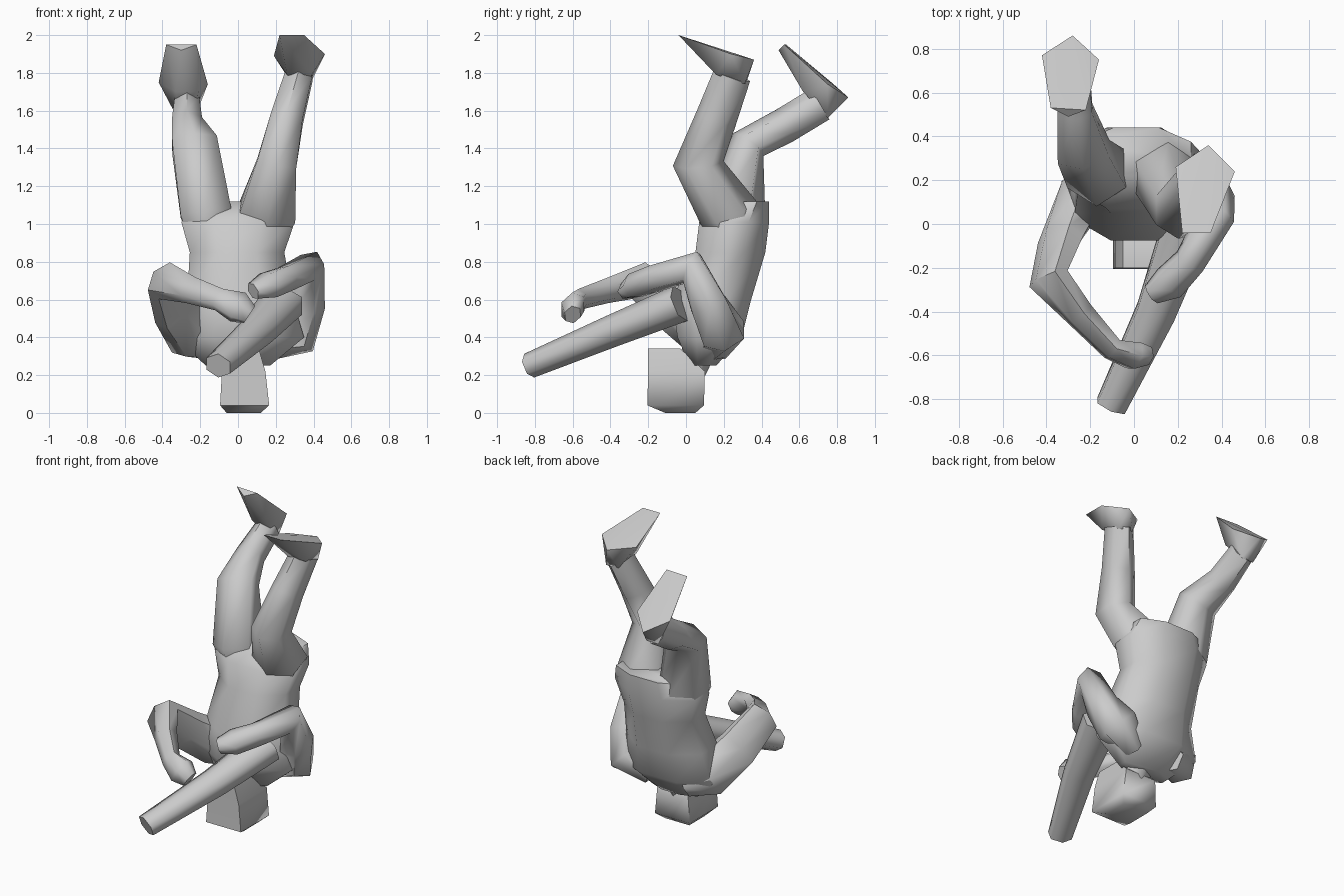
import bpy, bmesh
from math import sin, cos, pi, radians
from mathutils import Vector


def finish(name, bm):
    bmesh.ops.recalc_face_normals(bm, faces=bm.faces)
    me = bpy.data.meshes.new(name)
    bm.to_mesh(me)
    bm.free()
    ob = bpy.data.objects.new(name, me)
    bpy.context.collection.objects.link(ob)
    bpy.ops.object.select_all(action='DESELECT')
    ob.select_set(True)
    bpy.context.view_layer.objects.active = ob
    bpy.ops.object.shade_smooth_by_angle(angle=radians(65))
    return ob


def loft(name, rings, n=6, ref=(1, 0, 0), flat=False):
    """Skin n-sided rings (x, y, z, half width, half depth) along a path."""
    bm = bmesh.new()
    c = [Vector(r[:3]) for r in rings]
    angs = [2 * pi * (i + 0.5) / n for i in range(n)]
    mx, my = max(cos(a) for a in angs), max(sin(a) for a in angs)
    loops = []
    for i, r in enumerate(rings):
        t = Vector((0, 0, 0))
        if i > 0:
            t += (c[i] - c[i - 1]).normalized()
        if i < len(c) - 1:
            t += (c[i + 1] - c[i]).normalized()
        t = Vector((0, 0, 1)) if flat else t.normalized()
        s = Vector(ref)
        s = (s - t * s.dot(t)).normalized()
        u = t.cross(s)
        loops.append([bm.verts.new(c[i] + s * (r[3] * cos(a) / mx) + u * (r[4] * sin(a) / my))
                      for a in angs])
    for a, b in zip(loops, loops[1:]):
        for i in range(n):
            j = (i + 1) % n
            bm.faces.new((a[i], a[j], b[j], b[i]))
    bm.faces.new(loops[0][::-1])
    bm.faces.new(loops[-1])
    return finish(name, bm)


def hull(name, pts):
    bm = bmesh.new()
    for p in pts:
        bm.verts.new(p)
    bmesh.ops.convex_hull(bm, input=bm.verts)
    return finish(name, bm)


# Upside-down torso, from shoulders up to hips
loft("torso", [(0.0, 0.09, 0.25, 0.17, 0.07), (0.01, 0.125, 0.40, 0.34, 0.17),
               (0.01, 0.135, 0.60, 0.28, 0.21), (-0.005, 0.235, 0.85, 0.25, 0.185),
               (0.0, 0.255, 1.01, 0.30, 0.185), (0.01, 0.33, 1.12, 0.25, 0.11)], n=8, flat=True)

# Head and neck
loft("head", [(0.03, -0.03, 0.0, 0.09, 0.08), (0.035, -0.055, 0.04, 0.13, 0.15),
              (0.03, -0.05, 0.22, 0.115, 0.15), (0.03, -0.115, 0.34, 0.08, 0.085)], n=4, flat=True)
loft("neck", [(0.03, 0.0, 0.17, 0.08, 0.08), (0.02, 0.09, 0.38, 0.1, 0.09)])

# Legs, rooted inside the hips
loft("right_leg", [(0.13, 0.26, 0.92, 0.1, 0.1), (0.155, 0.225, 1.06, 0.15, 0.16),
                   (0.205, 0.065, 1.32, 0.105, 0.135), (0.26, 0.16, 1.56, 0.085, 0.11),
                   (0.325, 0.245, 1.79, 0.072, 0.1)])
loft("left_leg", [(-0.15, 0.26, 0.9, 0.1, 0.1), (-0.17, 0.25, 1.06, 0.135, 0.17),
                  (-0.23, 0.33, 1.42, 0.12, 0.1), (-0.27, 0.52, 1.52, 0.08, 0.095),
                  (-0.27, 0.71, 1.635, 0.065, 0.095)])

# Feet
hull("right_foot", [(0.34, 0.36, 1.87), (0.46, 0.24, 1.9), (0.19, 0.26, 1.89),
                    (0.22, -0.04, 2.0), (0.35, -0.04, 2.0), (0.26, 0.16, 1.79),
                    (0.39, 0.16, 1.79), (0.38, 0.31, 1.74), (0.28, 0.32, 1.75)])
hull("left_foot", [(-0.28, 0.86, 1.67), (-0.42, 0.77, 1.75), (-0.16, 0.75, 1.74),
                   (-0.38, 0.53, 1.95), (-0.22, 0.52, 1.95), (-0.3, 0.49, 1.92),
                   (-0.33, 0.62, 1.70), (-0.21, 0.62, 1.70),
                   (-0.32, 0.75, 1.56), (-0.23, 0.75, 1.56)])

# Arms with mitten hands, rooted inside the shoulders
loft("left_arm", [(-0.12, 0.18, 0.36, 0.08, 0.1), (-0.25, 0.11, 0.42, 0.13, 0.12),
                  (-0.335, -0.07, 0.55, 0.12, 0.085),
                  (-0.39, -0.25, 0.70, 0.1, 0.075), (-0.25, -0.41, 0.65, 0.065, 0.065),
                  (-0.1, -0.57, 0.60, 0.055, 0.05), (0.0, -0.6, 0.56, 0.08, 0.065),
                  (0.06, -0.6, 0.52, 0.05, 0.045)], ref=(0.6, 0.33, 0.75))
loft("right_arm", [(0.14, 0.16, 0.35, 0.07, 0.08), (0.30, 0.2, 0.42, 0.12, 0.12),
                   (0.355, 0.12, 0.57, 0.09, 0.115),
                   (0.37, 0.03, 0.77, 0.075, 0.1), (0.255, -0.17, 0.71, 0.065, 0.075),
                   (0.16, -0.27, 0.675, 0.075, 0.07), (0.08, -0.32, 0.645, 0.045, 0.045)],
     ref=(0.85, -0.45, -0.35))

# Thick tube held across the body
loft("tube", [(-0.105, -0.83, 0.25, 0.068, 0.068), (0.1, -0.4, 0.43, 0.088, 0.085),
              (0.235, -0.03, 0.58, 0.11, 0.1)])
